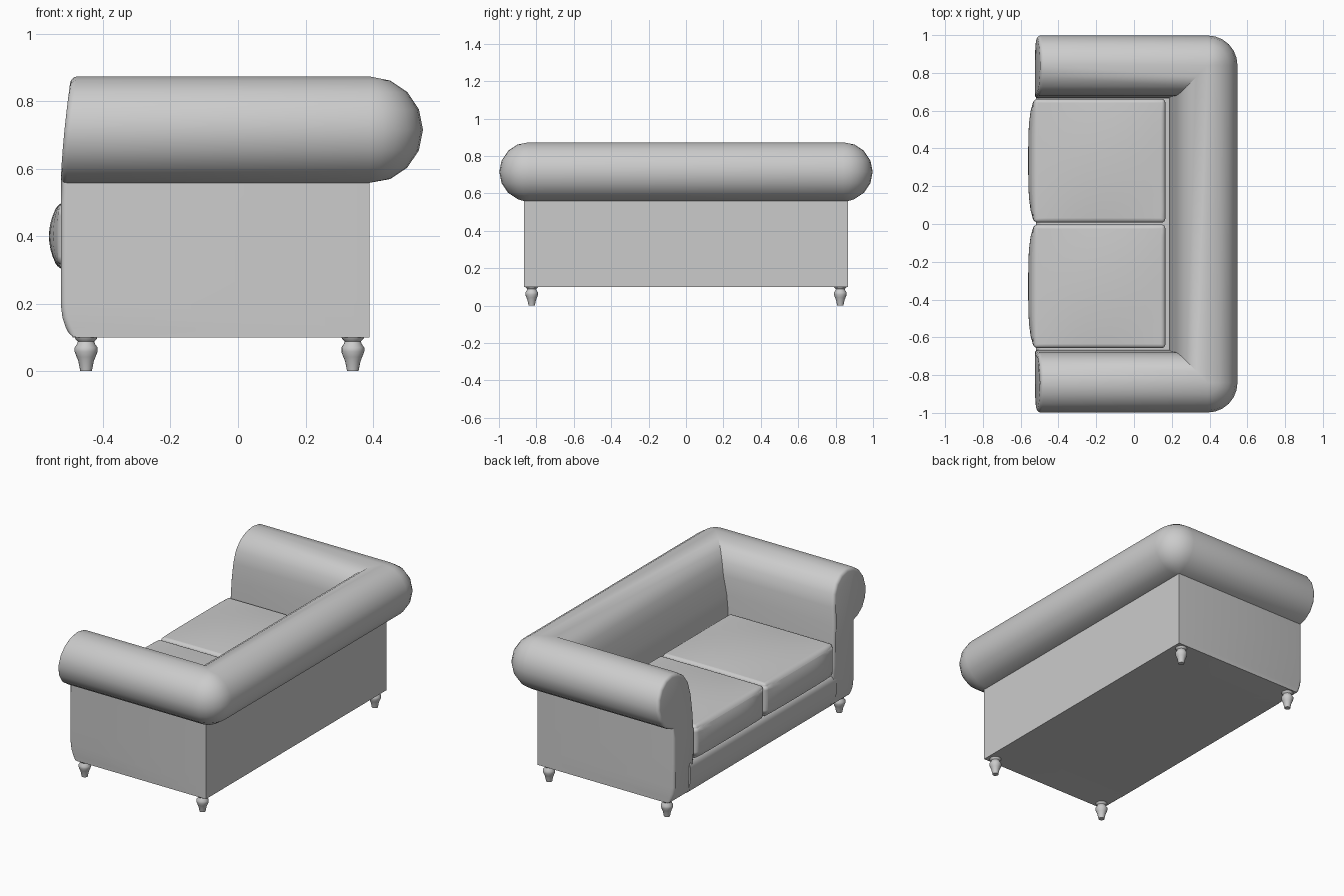
import bpy, bmesh, math

cube = bpy.data.objects.get("Cube")
if cube:
    bpy.data.objects.remove(cube, do_unlink=True)

grey = bpy.data.materials.new("grey_upholstery")
grey.use_nodes = True
tone = (0.6, 0.6, 0.6, 1)
grey.diffuse_color = tone
grey.node_tree.nodes["Principled BSDF"].inputs["Base Color"].default_value = tone


def finish(bm, name, bevel=0.0, angle=40):
    bmesh.ops.recalc_face_normals(bm, faces=bm.faces)
    mesh = bpy.data.meshes.new(name)
    bm.to_mesh(mesh)
    bm.free()
    mesh.materials.append(grey)
    ob = bpy.data.objects.new(name, mesh)
    bpy.context.collection.objects.link(ob)
    bpy.ops.object.select_all(action="DESELECT")
    ob.select_set(True)
    bpy.context.view_layer.objects.active = ob
    bpy.ops.object.shade_smooth_by_angle(angle=math.radians(angle))
    if bevel:
        mod = ob.modifiers.new("soft_edges", "BEVEL")
        mod.width, mod.segments = bevel, 4
        mod.limit_method = "ANGLE"
        mod.angle_limit = math.radians(50)
    return ob


def front_lean(z):
    """Forward shift of the front: tucked in at the foot, leaning back above."""
    if z < 0.2:
        return 0.03 * ((0.2 - z) / 0.1) ** 2
    return 0.03 * max(0, (z - 0.55) / 0.32) ** 1.5


# Arms and back: one rolled section swept round a U.
# Each section point is (offset on the back, offset on the arms, height).
CX, CY, CZ, R, FRONT = 0.39, 0.84, 0.715, 0.158, -0.525
section = [(0, 0.025, z) for z in (0.1, 0.13, 0.16, 0.2, 0.35, 0.5)]
section.append((0, 0.025, 0.558))
for i in range(1, 12):
    a = math.radians(-90 + 22.5 * i)
    if a < math.pi * 0.99:
        section.append((R * math.cos(a), R * math.sin(math.pi / 2 - a), CZ + R * math.sin(a)))
section += [(-0.165, -0.16, 0.7), (-0.19, -0.165, 0.6), (-0.205, -0.172, 0.5),
            (-0.205, -0.175, 0.35), (-0.205, -0.175, 0.1)]


def corner(p, t, side):
    """Outer points fan round the corner, inner points meet in a mitre."""
    dx, dy, z = p
    x = CX + (dx * math.sin(t) if dx > 0 else dx)
    y = CY + (dy * math.cos(t) if dy > 0 else dy)
    return (x, side * y, z)


fan = [math.radians(15 * i) for i in range(7)]
bm = bmesh.new()
stations = [[(FRONT, CY + p[1], p[2]) for p in section]]
stations += [[corner(p, t, 1) for p in section] for t in fan]
stations += [[corner(p, t, -1) for p in section] for t in reversed(fan)]
stations += [[(FRONT, -CY - p[1], p[2]) for p in section]]
rings = [[bm.verts.new(co) for co in st] for st in stations]
n = len(section)
for a, b in zip(rings, rings[1:]):
    for i in range(n):
        j = (i + 1) % n
        bm.faces.new((a[i], a[j], b[j], b[i]))
caps = [bm.faces.new(rings[0]), bm.faces.new(rings[-1])]
rim = [e for f in caps for e in f.edges]
bmesh.ops.remove_doubles(bm, verts=bm.verts, dist=0.0005)
rim = [e for e in bm.edges if all(abs(v.co.x - FRONT) < 1e-4 for v in e.verts)]
bmesh.ops.recalc_face_normals(bm, faces=bm.faces)
bmesh.ops.bevel(bm, geom=rim, offset=0.018, segments=3, profile=0.5, affect="EDGES")
for v in bm.verts:
    if v.co.x < -0.4:
        v.co.x += front_lean(v.co.z)
finish(bm, "arms_and_back")

# Seat base with a soft front rail
bm = bmesh.new()
rail = [(FRONT + 0.005 + front_lean(z), z) for z in (0.1, 0.12, 0.14, 0.17, 0.2, 0.26)]
rail += [(-0.512, 0.285), (-0.49, 0.3), (0.25, 0.3), (0.25, 0.1)]
face = bm.faces.new([bm.verts.new((x, -0.7, z)) for x, z in rail])
new = bmesh.ops.extrude_face_region(bm, geom=[face])["geom"]
bmesh.ops.translate(bm, vec=(0, 1.4, 0), verts=[v for v in new if isinstance(v, bmesh.types.BMVert)])
finish(bm, "seat_base")

# Two plump seat cushions
for name, yc in (("left_cushion", 0.335), ("right_cushion", -0.33)):
    bm = bmesh.new()
    bmesh.ops.create_cube(bm, size=2)
    bmesh.ops.subdivide_edges(bm, edges=bm.edges[:], cuts=9, use_grid_fill=True)
    for v in bm.verts:
        x, y, z = v.co
        px = -0.182 + 0.348 * x
        if x < 0:
            px += x * 0.03 * (1 - z * z) * (1 - y ** 4)
        pz = 0.4 + 0.1 * z
        if z > 0:
            pz += 0.018 * z * (1 - x * x) * (1 - y * y)
        v.co = (px, yc + 0.327 * y, pz)
    finish(bm, name, bevel=0.022)

# Four turned feet
turning = [(0.034, 0.102), (0.032, 0.096), (0.024, 0.088), (0.027, 0.08), (0.034, 0.07),
           (0.034, 0.058), (0.028, 0.042), (0.023, 0.03), (0.017, 0)]
for end, x in (("front", -0.45), ("back", 0.34)):
    for side, y in (("left", 0.825), ("right", -0.825)):
        bm = bmesh.new()
        loops = []
        for r, z in turning:
            loops.append([bm.verts.new((x + r * math.cos(k * math.pi / 8),
                                        y + r * math.sin(k * math.pi / 8), z)) for k in range(16)])
        for a, b in zip(loops, loops[1:]):
            for k in range(16):
                bm.faces.new((a[k], a[k - 1], b[k - 1], b[k]))
        bm.faces.new(loops[0])
        bm.faces.new(loops[-1])
        finish(bm, f"{end}_{side}_foot", angle=50)
